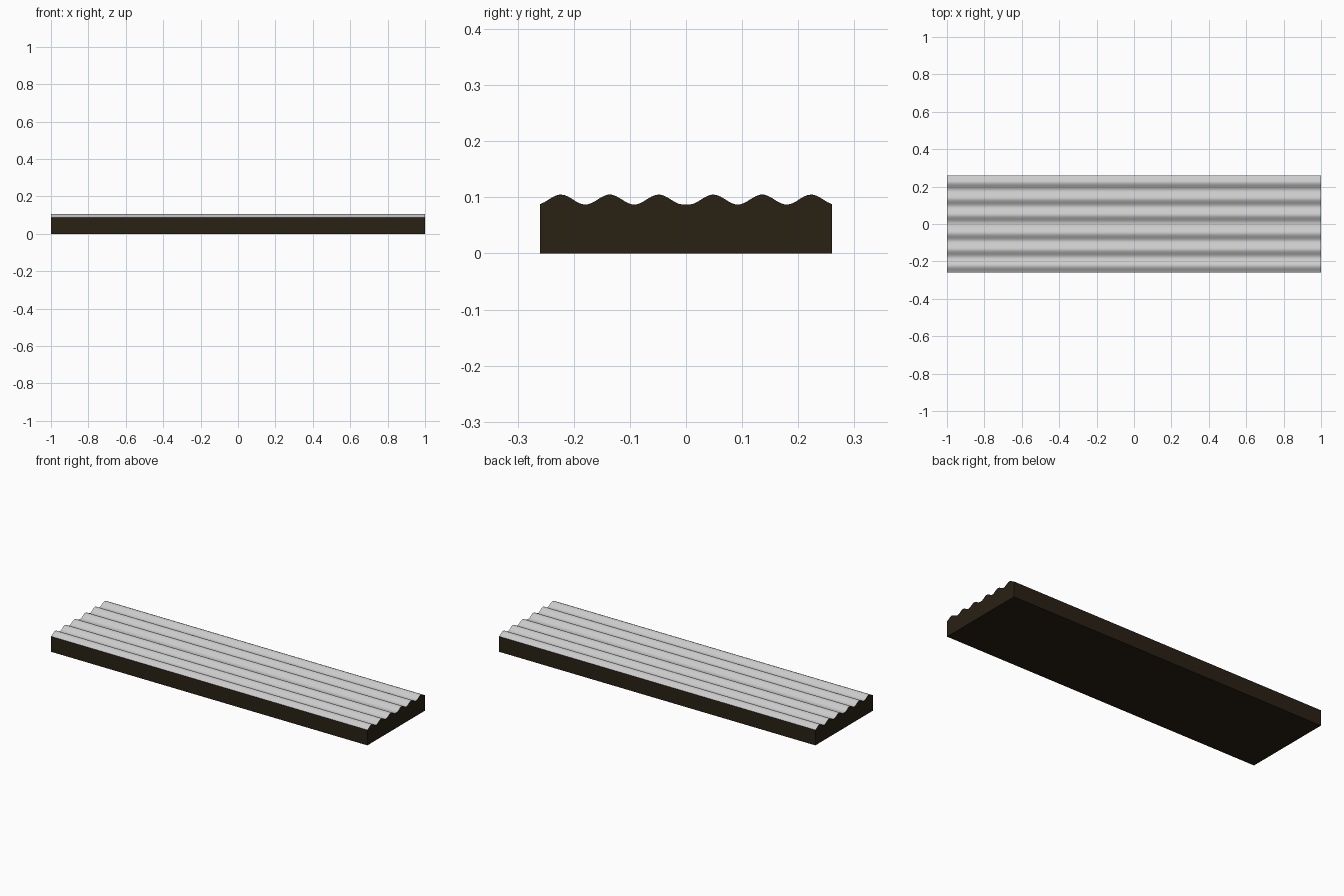
import bpy, bmesh, math

if "Cube" in bpy.data.objects:
    bpy.data.objects.remove(bpy.data.objects["Cube"])

LENGTH, HALF_W = 1.0, 0.26
PITCH, FLAT = 0.0872, 0.005      # ridge spacing, half width of flat centre groove
MID_Z, AMP = 0.096, 0.009
STEPS = 36


def ridge_z(y):
    """Height of the corrugated top at distance y from the centre line."""
    t = max(abs(y) - FLAT, 0.0)
    return MID_Z - AMP * math.cos(2 * math.pi * t / PITCH)


def make_object(name, bm, color=None):
    bmesh.ops.recalc_face_normals(bm, faces=bm.faces)
    mesh = bpy.data.meshes.new(name)
    bm.to_mesh(mesh)
    bm.free()
    obj = bpy.data.objects.new(name, mesh)
    bpy.context.collection.objects.link(obj)
    if color:
        mat = bpy.data.materials.new(name + "_material")
        mat.diffuse_color = color
        mat.use_nodes = True
        mat.node_tree.nodes["Principled BSDF"].inputs["Base Color"].default_value = mat.diffuse_color
        mesh.materials.append(mat)
    return obj


# Half profile sampled from the centre groove outward, then mirrored
half = [FLAT + (HALF_W - FLAT) * i / STEPS for i in range(STEPS + 1)]
ys = [-y for y in reversed(half)] + half
wave = [(y, ridge_z(y)) for y in ys]

# Dark board core: outline extruded along x, upper side left to the ribbed surface
bm = bmesh.new()
outline = wave + [(HALF_W, 0.0), (-HALF_W, 0.0)]
left = [bm.verts.new((-LENGTH, y, z)) for y, z in outline]
right = [bm.verts.new((LENGTH, y, z)) for y, z in outline]
bm.faces.new(left)
bm.faces.new(right)
n = len(outline)
for i in range(len(wave) - 1, n):
    j = (i + 1) % n
    bm.faces.new((left[i], left[j], right[j], right[i]))
make_object("board_core", bm, (0.022, 0.015, 0.007, 1))

# Grey ribbed top surface
bm = bmesh.new()
rows = [[bm.verts.new((x, y, z)) for y, z in wave] for x in (-LENGTH, LENGTH)]
for i in range(len(wave) - 1):
    bm.faces.new((rows[0][i], rows[1][i], rows[1][i + 1], rows[0][i + 1]))
top = make_object("ribbed_top", bm)
if top.data.polygons[0].normal.z < 0:
    top.data.flip_normals()
for p in top.data.polygons:
    p.use_smooth = True
